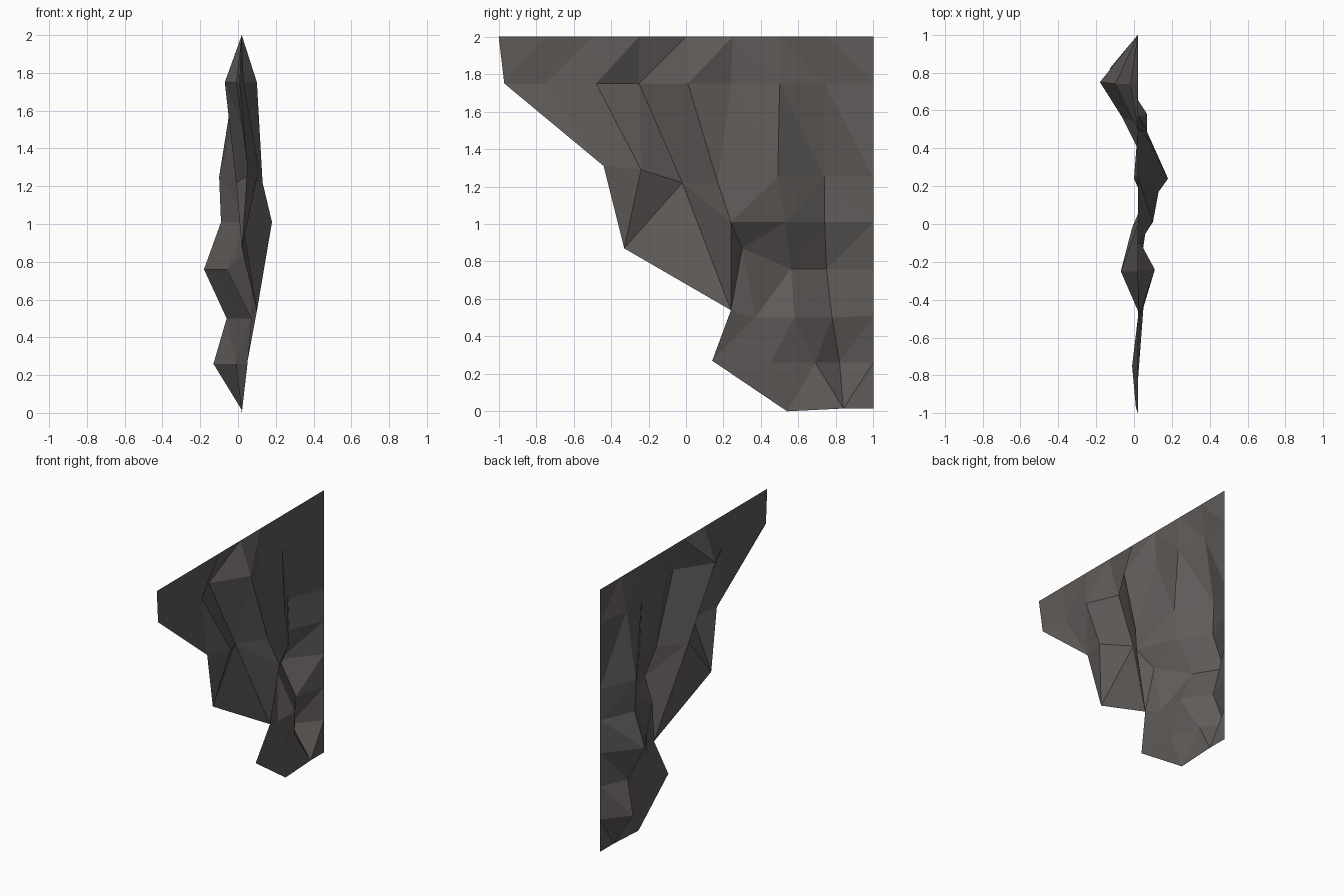
import bpy, bmesh
from mathutils import Vector
from mathutils.geometry import delaunay_2d_cdt

REST = 0.02  # plane of the flat borders

# Torn outline as (y, z, x): straight top and back edges, ragged lower edge
outline = [(-1 + 0.25 * i, 2.0, REST) for i in range(9)]
outline += [(1.0, z, REST) for z in (1.75, 1.25, 1.01, 0.76, 0.51, 0.26, 0.015)]
outline += [(0.84, 0.015, 0.02), (0.54, 0.0, 0.02), (0.14, 0.27, 0.05),
            (0.24, 0.54, 0.10), (-0.33, 0.87, 0.02), (-0.44, 1.31, 0.05),
            (-0.97, 1.75, 0.01)]

# Rock relief: height of each row, then (y, x) along it
rows = {
    1.75: [(-0.75, -0.01), (-0.48, 0.03), (-0.25, -0.07), (0.01, 0.10),
           (0.24, 0.0), (0.5, 0.02), (0.74, -0.02)],
    1.29: [(-0.24, 0.11)],
    1.22: [(-0.02, -0.01), (0.17, 0.13)],
    1.25: [(0.49, 0.05), (0.74, -0.10)],
    1.01: [(0.24, 0.18), (0.53, 0.05), (0.74, -0.09)],
    0.87: [(0.30, 0.07)],
    0.76: [(0.56, -0.06), (0.75, -0.18)],
    0.50: [(0.37, 0.07), (0.58, 0.07), (0.78, -0.06)],
    0.26: [(0.45, 0.05), (0.69, -0.01), (0.82, -0.13)],
}
points = outline + [(y, z, x) for z, row in rows.items() for y, x in row]


def nearest(y, z):
    return min(range(len(points)),
               key=lambda i: (points[i][0] - y) ** 2 + (points[i][1] - z) ** 2)


# Ridges and clefts that must stay as edges
creases = [
    [(-0.5, 2), (-0.48, 1.75), (-0.24, 1.29), (-0.33, 0.87), (-0.02, 1.22)],
    [(-0.25, 2), (-0.48, 1.75), (-0.25, 1.75), (-0.02, 1.22), (0.24, 0.54)],
    [(0, 2), (-0.25, 1.75), (0.01, 1.75), (0.17, 1.22), (0.24, 1.01), (0.24, 0.54)],
    [(0.25, 2), (0.01, 1.75), (0.24, 1.75), (0.49, 1.25), (0.74, 1.25)],
    [(-0.24, 1.29), (-0.02, 1.22), (0.17, 1.22)],
    [(0.53, 1.01), (0.56, 0.76), (0.37, 0.50), (0.58, 0.50), (0.56, 0.76)],
    [(0.53, 1.01), (0.74, 1.01), (0.75, 0.76), (0.78, 0.50), (0.82, 0.26), (0.84, 0.015)],
    [(0.56, 0.76), (0.75, 0.76), (1, 0.76)],
    [(0.58, 0.50), (0.78, 0.50), (1, 0.51)],
    [(0.58, 0.50), (0.69, 0.26), (0.82, 0.26), (1, 0.26)],
    [(0.69, 0.26), (0.84, 0.015)],
]
edges = [(nearest(*a), nearest(*b)) for line in creases for a, b in zip(line, line[1:])]

# Triangulate inside the outline, then push every corner out to its relief
flat = [Vector((y, z)) for y, z, _ in points]
loop = list(reversed(range(len(outline))))
vs, _, faces, origins, _, _ = delaunay_2d_cdt(flat, edges, [loop], 1, 1e-5)

bm = bmesh.new()
verts = []
for v, o in zip(vs, origins):
    i = o[0] if o else nearest(v.x, v.y)
    verts.append(bm.verts.new((points[i][2], v.x, v.y)))
for f in faces:
    bm.faces.new([verts[i] for i in f])
loose = [v for v in bm.verts if not v.link_faces]
bmesh.ops.delete(bm, geom=loose, context='VERTS')
bmesh.ops.recalc_face_normals(bm, faces=bm.faces)
if sum(f.normal.x for f in bm.faces) < 0:
    bmesh.ops.reverse_faces(bm, faces=bm.faces)

mesh = bpy.data.meshes.new("rock_sheet")
bm.to_mesh(mesh)
bm.free()

# One warm dark grey stone colour
stone = bpy.data.materials.new("dark grey stone")
stone.diffuse_color = (0.115, 0.105, 0.10, 1)
mesh.materials.append(stone)
rock = bpy.data.objects.new("rock_sheet", mesh)
bpy.context.collection.objects.link(rock)
